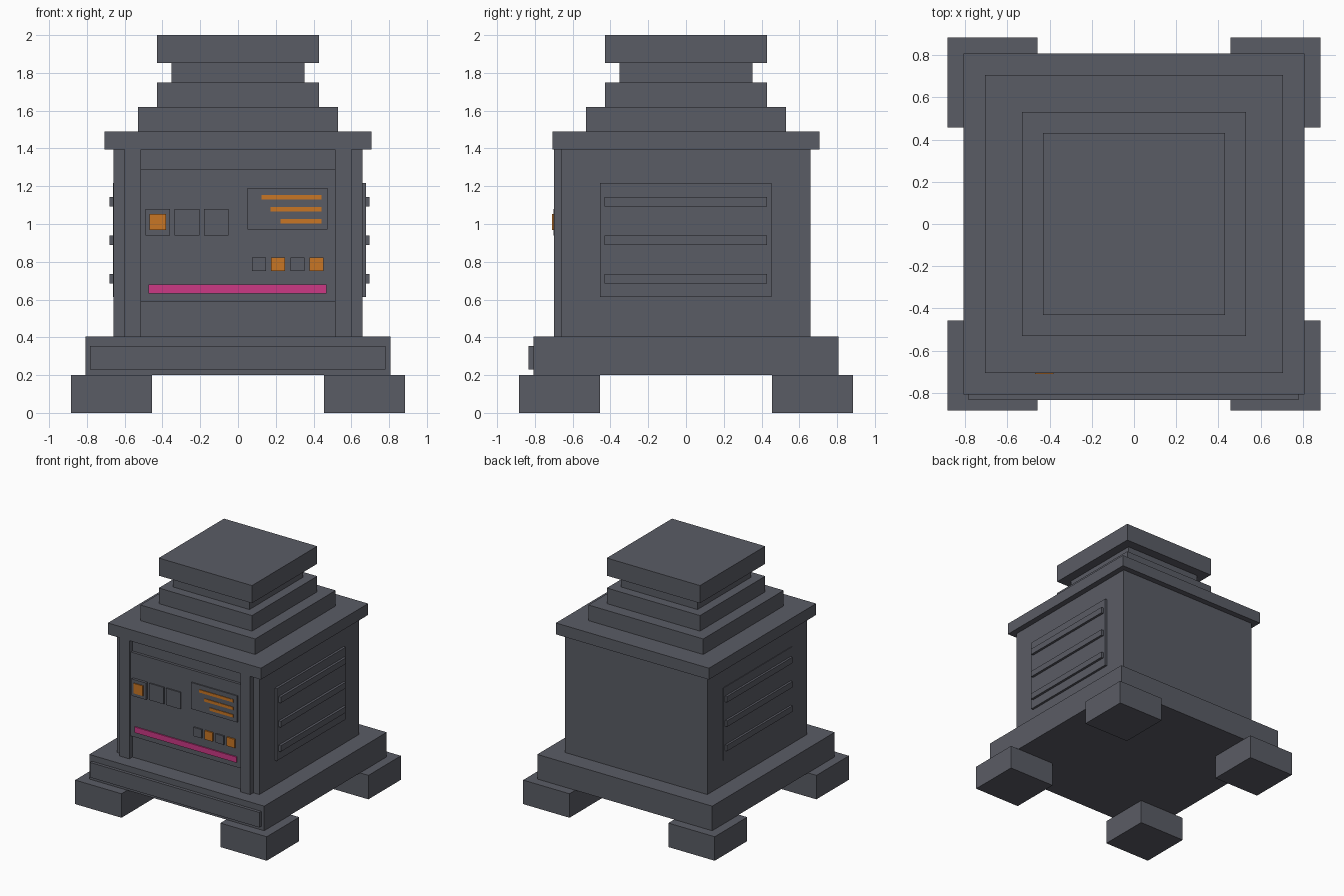
import bpy

cube = bpy.data.objects.get("Cube")
if cube:
    bpy.data.objects.remove(cube, do_unlink=True)


def material(name, rgb):
    m = bpy.data.materials.new(name)
    m.use_nodes = True
    m.diffuse_color = (*rgb, 1)
    m.node_tree.nodes["Principled BSDF"].inputs["Base Color"].default_value = (*rgb, 1)
    return m


grey = material("slate grey", (0.102, 0.107, 0.13))
orange = material("glowing orange", (0.578, 0.18, 0.018))
pink = material("magenta", (0.604, 0.04, 0.235))


def box(name, x, y, z, mat=grey):
    """Box spanning the given (low, high) range on each axis."""
    spans = (x, y, z)
    bpy.ops.mesh.primitive_cube_add(size=1)
    ob = bpy.context.object
    ob.name = ob.data.name = name
    centre = [(a + b) / 2 for a, b in spans]
    size = [b - a for a, b in spans]
    for v in ob.data.vertices:
        v.co = [c + s * p for c, s, p in zip(centre, size, v.co)]
    ob.data.materials.append(mat)
    return ob


def tier(name, half, z0, z1):
    return box(name, (-half, half), (-half, half), (z0, z1))


def around(c, half):
    return (c - half, c + half)


# Stacked square tiers
tier("base", 0.807, 0.2, 0.405)
tier("body", 0.658, 0.405, 1.395)
tier("roof_slab", 0.706, 1.395, 1.49)
tier("lower_step", 0.53, 1.49, 1.62)
tier("upper_step", 0.43, 1.62, 1.75)
tier("chimney_neck", 0.353, 1.75, 1.853)
tier("chimney_cap", 0.43, 1.853, 2.0)

# Corner feet
for sx, side in ((1, "left"), (-1, "right")):
    for sy, end in ((-1, "front"), (1, "back")):
        box(f"{end}_{side}_foot", around(sx * 0.67, 0.214), around(sy * 0.67, 0.214), (0, 0.2))

# Front trim
box("base_plate", (-0.783, 0.78), (-0.833, -0.8), (0.23, 0.355))
for s, side in ((1, "left"), (-1, "right")):
    box(f"{side}_front_pillar", around(s * 0.558, 0.044), (-0.699, -0.65), (0.405, 1.395))
box("front_panel", (-0.514, 0.514), (-0.68, -0.65), (0.59, 1.29))

# Row of three large buttons, the first one lit
for i in range(3):
    front = -0.69 if i else -0.702
    box(f"button_{i + 1}", around(-0.425 + 0.155 * i, 0.066), (front, -0.67), (0.94, 1.08))
box("lit_button_face", around(-0.425, 0.043), (-0.71, -0.7), (0.968, 1.052), orange)

# Readout with three bars
box("readout_screen", (0.05, 0.475), (-0.69, -0.67), (0.97, 1.19))
for i, left in enumerate((0.125, 0.173, 0.225)):
    box(f"readout_bar_{i + 1}", (left, 0.442), (-0.695, -0.685),
        around(1.141 - 0.063 * i, 0.012), orange)

# Row of four small lamps, every second one lit
for i in range(4):
    box(f"lamp_{i + 1}", around(0.11 + 0.102 * i, 0.037), (-0.692, -0.67),
        (0.75, 0.823), orange if i % 2 else grey)

# Bright strip below the lamps
box("light_strip", (-0.473, 0.468), (-0.69, -0.67), (0.632, 0.679), pink)

# Side vents, shallower on the right side
for s, side, panel_x, slat_x in ((1, "left", 0.677, 0.697), (-1, "right", 0.663, 0.681)):
    box(f"{side}_vent_panel", sorted((s * 0.65, s * panel_x)), (-0.455, 0.452), (0.613, 1.216))
    for i in range(3):
        box(f"{side}_vent_slat_{i + 1}", sorted((s * 0.65, s * slat_x)), (-0.432, 0.43),
            around(1.117 - 0.203 * i, 0.025))
